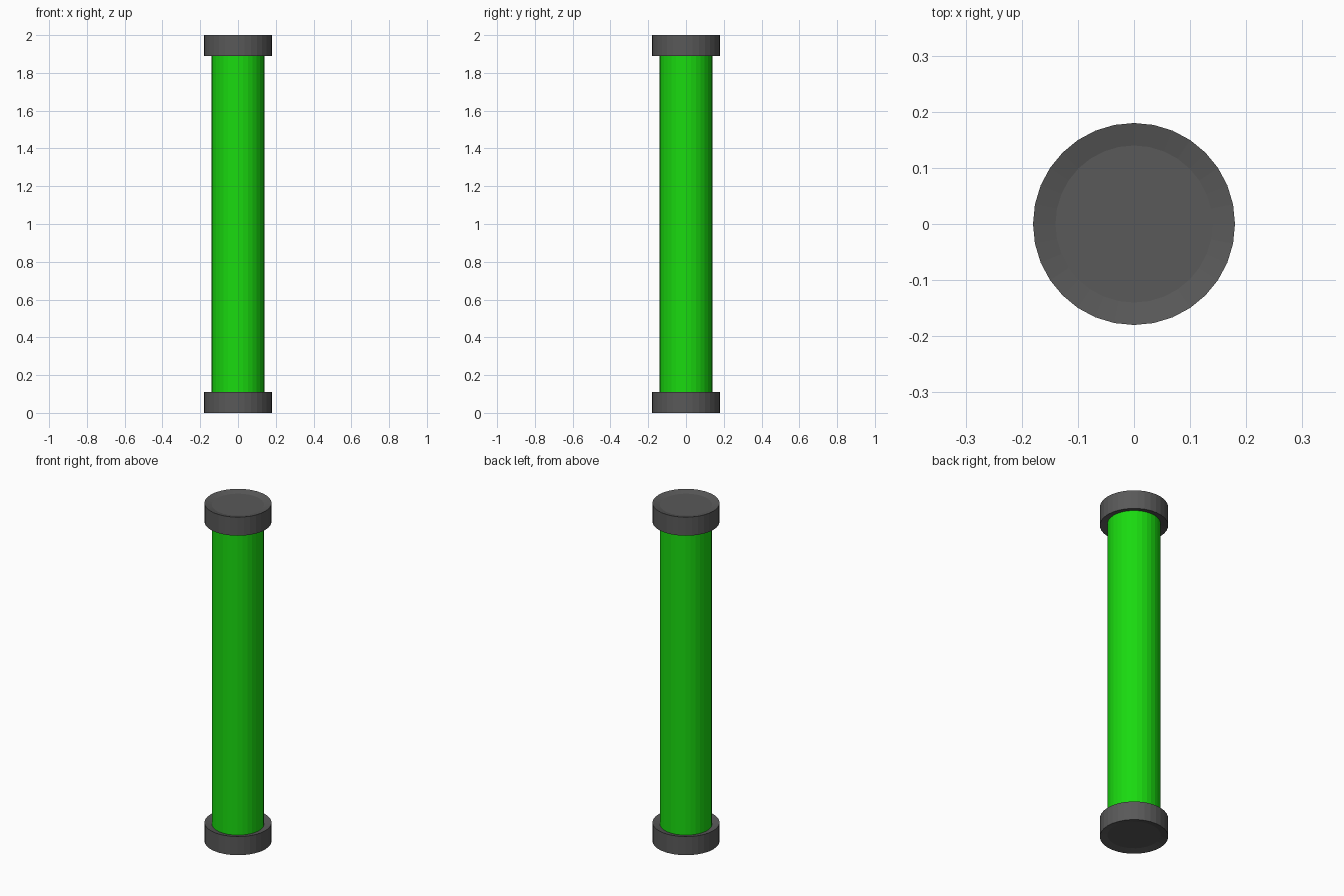
import bpy, bmesh
from math import cos, sin, tau

if "Cube" in bpy.data.objects:
    bpy.data.objects.remove(bpy.data.objects["Cube"])

SIDES = 32


def lathe(name, profile, color=None):
    """Spin an (r, z) profile around z; both ends are closed with flat discs."""
    bm = bmesh.new()
    rings = [[bm.verts.new((r * cos(tau * i / SIDES), r * sin(tau * i / SIDES), z))
              for i in range(SIDES)] for r, z in profile]
    for a, b in zip(rings, rings[1:]):
        for i in range(SIDES):
            j = (i + 1) % SIDES
            bm.faces.new((a[i], a[j], b[j], b[i]))
    bm.faces.new(rings[0][::-1])
    bm.faces.new(rings[-1])
    mesh = bpy.data.meshes.new(name)
    bm.to_mesh(mesh)
    bm.free()
    obj = bpy.data.objects.new(name, mesh)
    bpy.context.collection.objects.link(obj)
    if color:
        mat = bpy.data.materials.new(name)
        mat.diffuse_color = color
        mat.use_nodes = True
        mat.node_tree.nodes["Principled BSDF"].inputs["Base Color"].default_value = mat.diffuse_color
        mesh.materials.append(mat)
    return obj


GREY = (0.1, 0.1, 0.1, 1)
GREEN = (0.01, 0.7, 0.005, 1)

# End caps with shallow dished faces
for name, z in (("bottom_cap", 0.0), ("top_cap", 1.89)):
    lathe(name, [(0.14, z + 0.01), (0.18, z), (0.18, z + 0.11), (0.14, z + 0.10)], GREY)

# Glowing tube between the caps
lathe("tube", [(0.14, 0.10), (0.14, 1.90)], GREEN)
